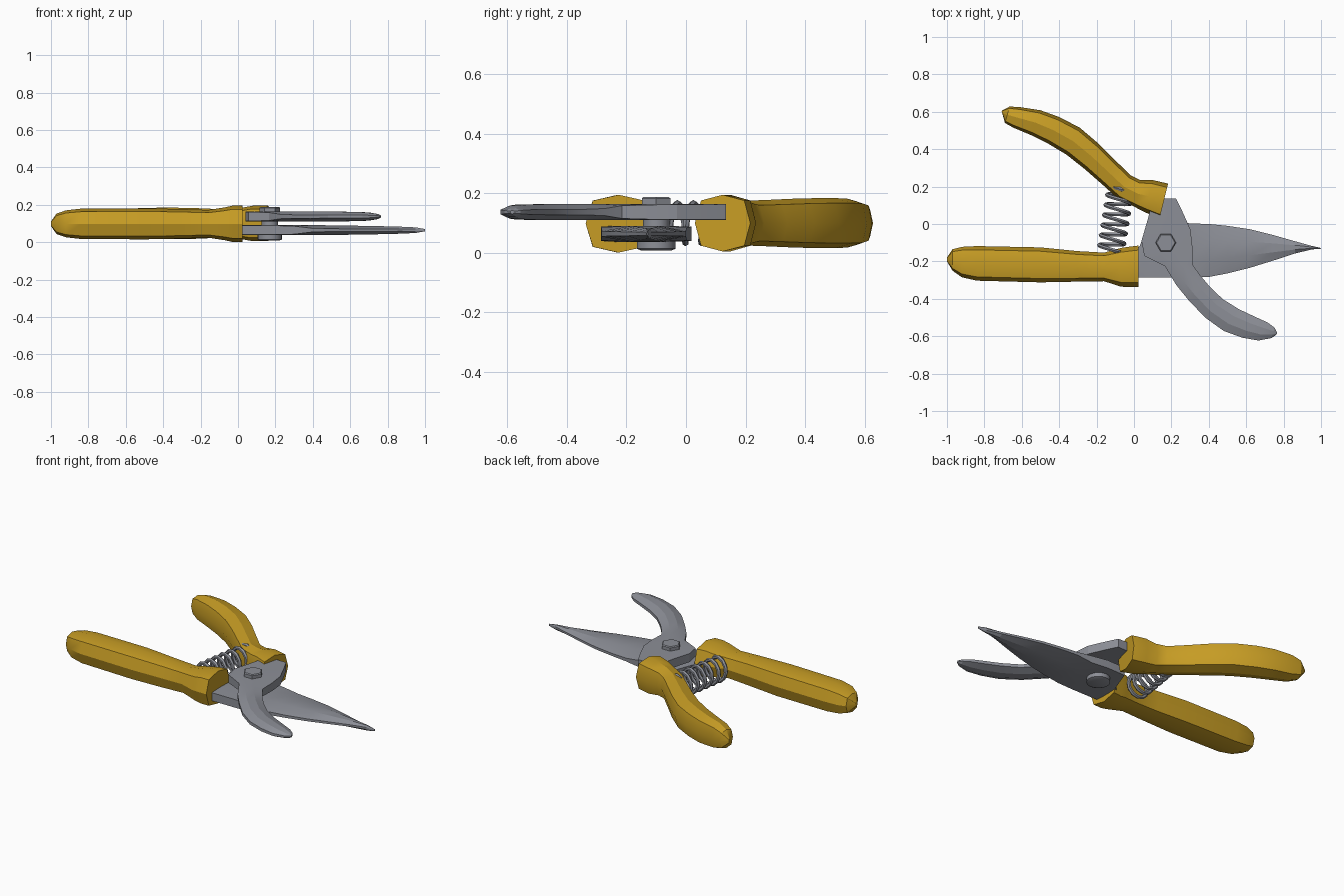
import bpy, bmesh, math
from mathutils import Vector

if "Cube" in bpy.data.objects:
    bpy.data.objects.remove(bpy.data.objects["Cube"])


def material(name, rgb):
    m = bpy.data.materials.new(name)
    m.diffuse_color = (*rgb, 1)
    m.use_nodes = True
    m.node_tree.nodes["Principled BSDF"].inputs["Base Color"].default_value = m.diffuse_color
    return m


YELLOW = material("yellow grip", (0.57, 0.335, 0.018))
STEEL = material("steel", (0.265, 0.275, 0.31))


def finish(bm, name, mat, angle=30):
    bmesh.ops.recalc_face_normals(bm, faces=bm.faces)
    mesh = bpy.data.meshes.new(name)
    bm.to_mesh(mesh)
    bm.free()
    mesh.materials.append(mat)
    ob = bpy.data.objects.new(name, mesh)
    bpy.context.collection.objects.link(ob)
    bpy.ops.object.select_all(action='DESELECT')
    ob.select_set(True)
    bpy.context.view_layer.objects.active = ob
    bpy.ops.object.shade_smooth_by_angle(angle=math.radians(angle))
    return ob


def skin(name, rings, mat, angle=30):
    """Join closed rings of points into a capped tube."""
    bm = bmesh.new()
    loops = [[bm.verts.new(p) for p in ring] for ring in rings]
    n = len(loops[0])
    for a, b in zip(loops, loops[1:]):
        for i in range(n):
            j = (i + 1) % n
            bm.faces.new((a[i], a[j], b[j], b[i]))
    bm.faces.new(loops[0])
    bm.faces.new(loops[-1])
    return finish(bm, name, mat, angle)


def loft(name, sections, z, outline, mat, angle=30):
    """Each section: two opposite edge points in plan, half height, edge height."""
    rings = []
    for ax, ay, bx, by, h, e in sections:
        a, b = Vector((ax, ay, z)), Vector((bx, by, z))
        rings.append([(a + b) / 2 + (b - a) / 2 * u + Vector((0, 0, v * h))
                      for u, v in outline(e)])
    return skin(name, rings, mat, angle)


def grip_outline(e):
    return [(1, 0), (.78, e), (0, 1), (-.78, e), (-1, 0), (-.78, -e), (0, -1), (.78, -e)]


def blade_outline(e):
    return [(1, e), (.35, 1), (-.35, 1), (-1, e), (-1, -e), (-.35, -1), (.35, -1), (1, -e)]


# Straight grip: x, upper y, lower y, half height
straight = [(-1, -.18, -.2, .012), (-.97, -.135, -.25, .055), (-.92, -.122, -.285, .072),
            (-.84, -.118, -.303, .081), (-.5, -.125, -.312, .083), (-.3, -.145, -.308, .079),
            (-.16, -.153, -.306, .074), (-.07, -.128, -.335, .088),
            (-.03, -.122, -.337, .097), (.025, -.115, -.337, .097)]
loft("straight_grip", [(x, a, x, b, h, .8) for x, a, b, h in straight],
     .098, grip_outline, YELLOW)

# Curved grip: outer edge, inner edge, half height
curved = [(-.708, .605, -.704, .59, .012), (-.665, .628, -.69, .54, .055),
          (-.61, .625, -.645, .515, .074), (-.5, .608, -.55, .475, .082),
          (-.4, .572, -.46, .43, .084), (-.29, .515, -.36, .37, .084),
          (-.19, .43, -.265, .295, .082), (-.1, .34, -.17, .212, .078),
          (-.02, .262, -.085, .135, .075), (.03, .236, .01, .088, .084),
          (.1, .235, .06, .062, .095), (.182, .216, .137, .03, .095)]
loft("curved_grip", [(*s, .8) for s in curved], .1, grip_outline, YELLOW)

# Pointed cutting blade with its flat tang
blade = [(-.02, -.16, -.285, .027, .9), (.03, -.12, -.285, .027, .9),
         (.08, .015, -.285, .027, .9), (.2, .018, -.285, .027, .9),
         (.3, .003, -.285, .027, .8), (.4, 0, -.283, .027, .35),
         (.5, -.01, -.264, .026, .3), (.62, -.028, -.234, .024, .3),
         (.74, -.058, -.197, .022, .3), (.86, -.092, -.158, .019, .3),
         (.95, -.117, -.136, .015, .4), (1, -.128, -.132, .006, .5)]
loft("cutting_blade", [(x, a, x, b, h, e) for x, a, b, h, e in blade],
     .064, blade_outline, STEEL, 15)

# Hooked counter blade
hook = [(.1, .135, .225, .135, .027, .95), (.075, .03, .262, .06, .027, .95),
        (.04, -.09, .302, -.03, .027, .95), (.055, -.17, .312, -.12, .027, .9),
        (.165, -.225, .312, -.215, .027, .8), (.225, -.325, .352, -.272, .027, .45),
        (.29, -.405, .405, -.335, .027, .35), (.38, -.5, .475, -.402, .027, .35),
        (.48, -.572, .56, -.455, .026, .35), (.58, -.608, .645, -.495, .025, .35),
        (.665, -.623, .715, -.527, .022, .35), (.735, -.61, .752, -.555, .014, .4),
        (.763, -.59, .764, -.578, .006, .5)]
loft("hooked_blade", hook, .137, blade_outline, STEEL, 15)


def disc(name, levels, sides):
    """Stacked rings around the pivot: (radius, height)."""
    rings = [[(.17 + r * math.cos(i * math.tau / sides),
               -.1 + r * math.sin(i * math.tau / sides), z) for i in range(sides)]
             for r, z in levels]
    skin(name, rings, STEEL)


# Pivot bolt, hexagonal on top and round below
disc("pivot_bolt_head", [(.055, .16), (.055, .183), (.049, .188)], 6)
disc("pivot_shaft", [(.045, .03), (.045, .165)], 16)
disc("pivot_washer", [(.05, .008), (.065, .014), (.065, .04)], 20)

# Return spring between the grips
start, end = Vector((-.125, -.15, .1)), Vector((-.07, .2, .1))
axis = (end - start).normalized()
side, up = axis.cross(Vector((0, 0, 1))), Vector((0, 0, 1))
turns, steps, radius, wire = 6.5, 12, .066, .0115
rings = []
for k in range(int(turns * steps) + 1):
    t = k / steps * math.tau
    out = side * math.cos(t) + up * math.sin(t)
    c = start.lerp(end, k / (turns * steps)) + out * radius
    rings.append([c + (out * math.cos(q) + axis * math.sin(q)) * wire
                  for q in (i * math.tau / 6 for i in range(6))])
skin("return_spring", rings, STEEL)
